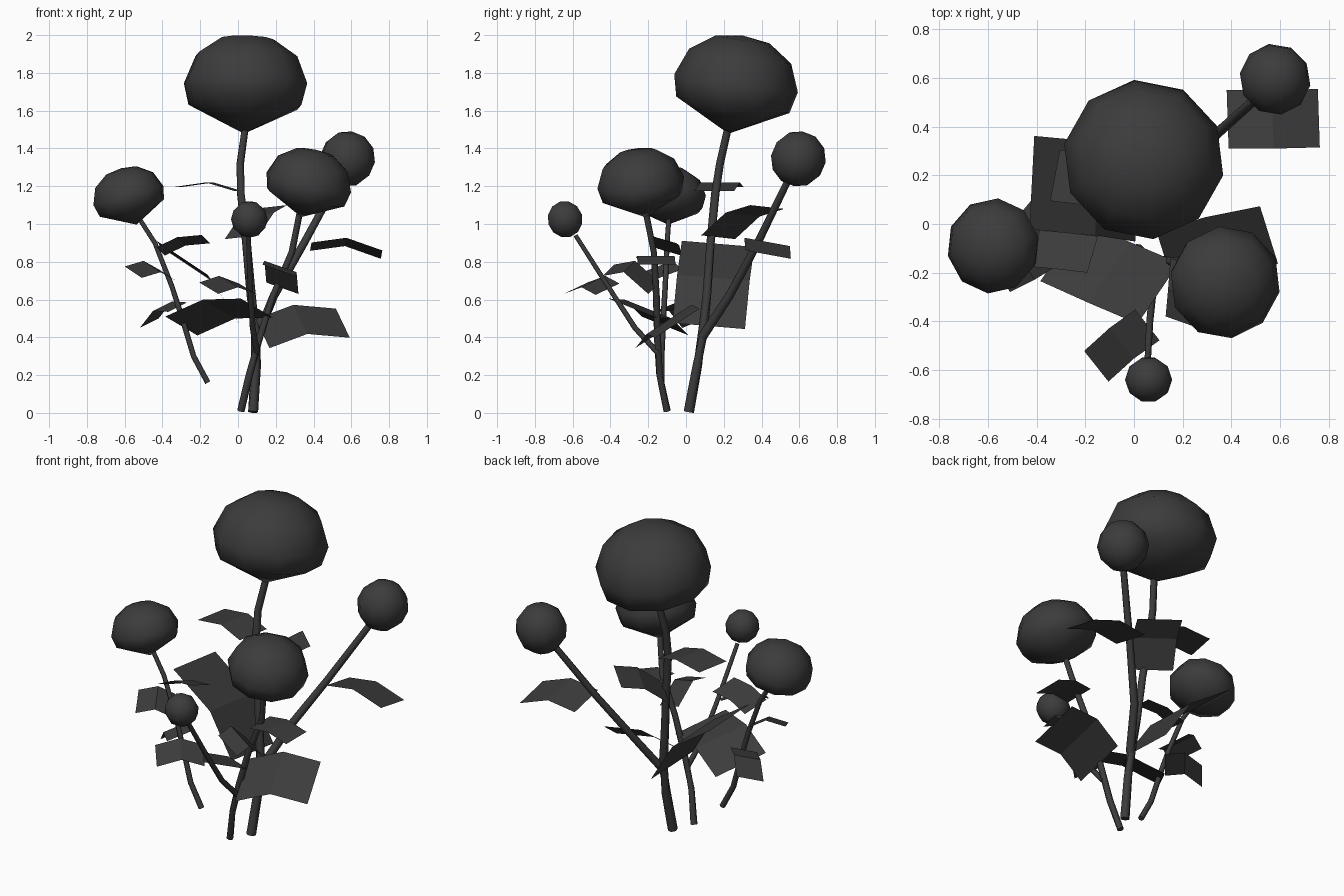
import bpy, math
from mathutils import Vector

if "Cube" in bpy.data.objects:
    bpy.data.objects.remove(bpy.data.objects["Cube"])

dark = bpy.data.materials.new("charcoal")
dark.diffuse_color = (0.045, 0.045, 0.045, 1)
dark.use_nodes = True
dark.node_tree.nodes["Principled BSDF"].inputs["Base Color"].default_value = dark.diffuse_color


def mesh_object(name, verts, faces, smooth=False):
    me = bpy.data.meshes.new(name)
    me.from_pydata(verts, [], faces)
    me.update()
    me.materials.append(dark)
    for p in me.polygons:
        p.use_smooth = smooth
    ob = bpy.data.objects.new(name, me)
    bpy.context.collection.objects.link(ob)
    return ob


def ring_mesh(name, rings, start, end):
    """Skin a list of equal rings, closing both ends with a point."""
    n = len(rings[0])
    verts = [v for r in rings for v in r] + [start, end]
    a, b = len(verts) - 2, len(verts) - 1
    last = (len(rings) - 1) * n
    faces = [(i * n + k, i * n + (k + 1) % n, (i + 1) * n + (k + 1) % n, (i + 1) * n + k)
             for i in range(len(rings) - 1) for k in range(n)]
    faces += [(a, (k + 1) % n, k) for k in range(n)]
    faces += [(b, last + k, last + (k + 1) % n) for k in range(n)]
    return mesh_object(name, verts, faces, True)


def circle(centre, axis, radius, n):
    q = Vector(axis).to_track_quat('Z', 'Y')
    return [Vector(centre) + q @ Vector((radius * math.cos(2 * math.pi * k / n),
                                         radius * math.sin(2 * math.pi * k / n), 0))
            for k in range(n)]


def stem(name, points, r0, r1, sides=6):
    pts = [Vector(p) for p in points]
    rings = []
    for i, p in enumerate(pts):
        axis = pts[min(i + 1, len(pts) - 1)] - pts[max(i - 1, 0)]
        rings.append(circle(p, axis, r0 + (r1 - r0) * i / (len(pts) - 1), sides))
    ob = ring_mesh(name, rings, pts[0], pts[-1])
    bpy.context.view_layer.objects.active = ob
    ob.select_set(True)
    bpy.ops.object.shade_smooth_by_angle(angle=math.radians(65))
    ob.select_set(False)


def head(name, centre, axis, profile, scale, sides=10):
    c, ax = Vector(centre), Vector(axis).normalized()
    rings = [circle(c + ax * h * scale, ax, r * scale, sides) for r, h in profile[1:-1]]
    ring_mesh(name, rings, c + ax * profile[0][1] * scale, c + ax * profile[-1][1] * scale)


def leaf(name, base, mid, tip, half):
    h = Vector(half)
    verts = [Vector(p) + s * h for p in (base, mid, tip) for s in (-1, 1)]
    mesh_object(name, verts, [(0, 1, 3, 2), (2, 3, 5, 4)])


# Stems
stem("main_stem", [(.08, .015, .005), (.095, .06, .25), (.093, .09, .43), (.07, .11, .62),
                   (.045, .13, .9), (.015, .155, 1.16), (.012, .18, 1.32), (.04, .225, 1.52)],
     .028, .02)
stem("back_stem", [(.1, .085, .4), (.19, .23, .62), (.35, .38, .9), (.53, .54, 1.23)], .025, .019)
stem("right_stem", [(.015, -.1, .01), (.06, -.14, .2), (.11, -.15, .38), (.185, -.157, .62),
                    (.285, -.17, .85), (.335, -.22, 1.1)], .02, .017)
stem("front_stem", [(.1, -.15, .32), (.078, -.27, .45), (.065, -.4, .65), (.055, -.585, .94)],
     .017, .013)
stem("left_stem", [(-.16, -.13, .16), (-.235, -.13, .3), (-.295, -.12, .5), (-.35, -.11, .67),
                   (-.44, -.1, .9), (-.53, -.09, 1.04)], .017, .013)

# Flower heads and round buds
bloom = [(0, -.27), (.305, -.115), (.333, 0), (.275, .145), (.145, .235), (0, .255)]
ball = [(math.sin(a), -math.cos(a)) for a in (math.pi * i / 6 for i in range(7))]
head("main_bloom", (.04, .265, 1.745), (.03, .15, 1), bloom, 1)
head("right_bloom", (.375, -.24, 1.22), (.22, -.12, 1), bloom, .7)
head("left_bloom", (-.58, -.09, 1.15), (-.28, .03, 1), bloom, .59)
head("back_bud", (.58, .595, 1.345), (.15, .15, 1), ball, .148)
head("front_bud", (.06, -.64, 1.025), (0, -.3, 1), ball, .097)

# Leaves: base, fold and tip centres, then half width
leaf("main_leaf_low", (.015, .12, .46), (-.15, .145, .715), (-.42, .17, .895), (.01, .192, -.016))
leaf("main_leaf_back", (.02, .17, .93), (.1, .3, 1.05), (.17, .43, 1.09), (-.09, .09, -.01))
leaf("main_leaf_high", (0, .15, 1.175), (-.15, .18, 1.22), (-.325, .2, 1.195), (.02, .105, 0))
leaf("back_leaf", (.385, .43, .88), (.57, .43, .905), (.76, .435, .838), (-.004, .12, -.022))
leaf("right_leaf_low", (.13, -.15, .42), (.33, -.09, .495), (.555, -.045, .475), (.037, -.118, -.077))
leaf("right_leaf_front", (.235, -.17, .66), (.225, -.3, .775), (.215, -.41, .755), (.085, -.03, -.03))
leaf("right_leaf_side", (.265, -.165, .82), (.38, -.16, .83), (.51, -.155, .785), (0, .1, 0))
leaf("front_leaf_low", (.1, -.285, .555), (-.1, -.2, .55), (-.3, -.11, .46), (.085, .125, -.05))
leaf("front_leaf_high", (.055, -.415, .655), (-.05, -.49, .695), (-.155, -.585, .66), (-.05, .063, .03))
leaf("left_leaf_inner", (-.41, -.1, .855), (-.3, -.11, .908), (-.17, -.125, .92), (-.022, -.075, .022))
leaf("left_leaf_outer", (-.375, -.1, .73), (-.455, -.15, .775), (-.555, -.2, .745), (.045, -.08, -.03))
leaf("left_leaf_low", (-.32, -.11, .56), (-.4, -.03, .565), (-.47, .04, .475), (.05, .06, .025))
